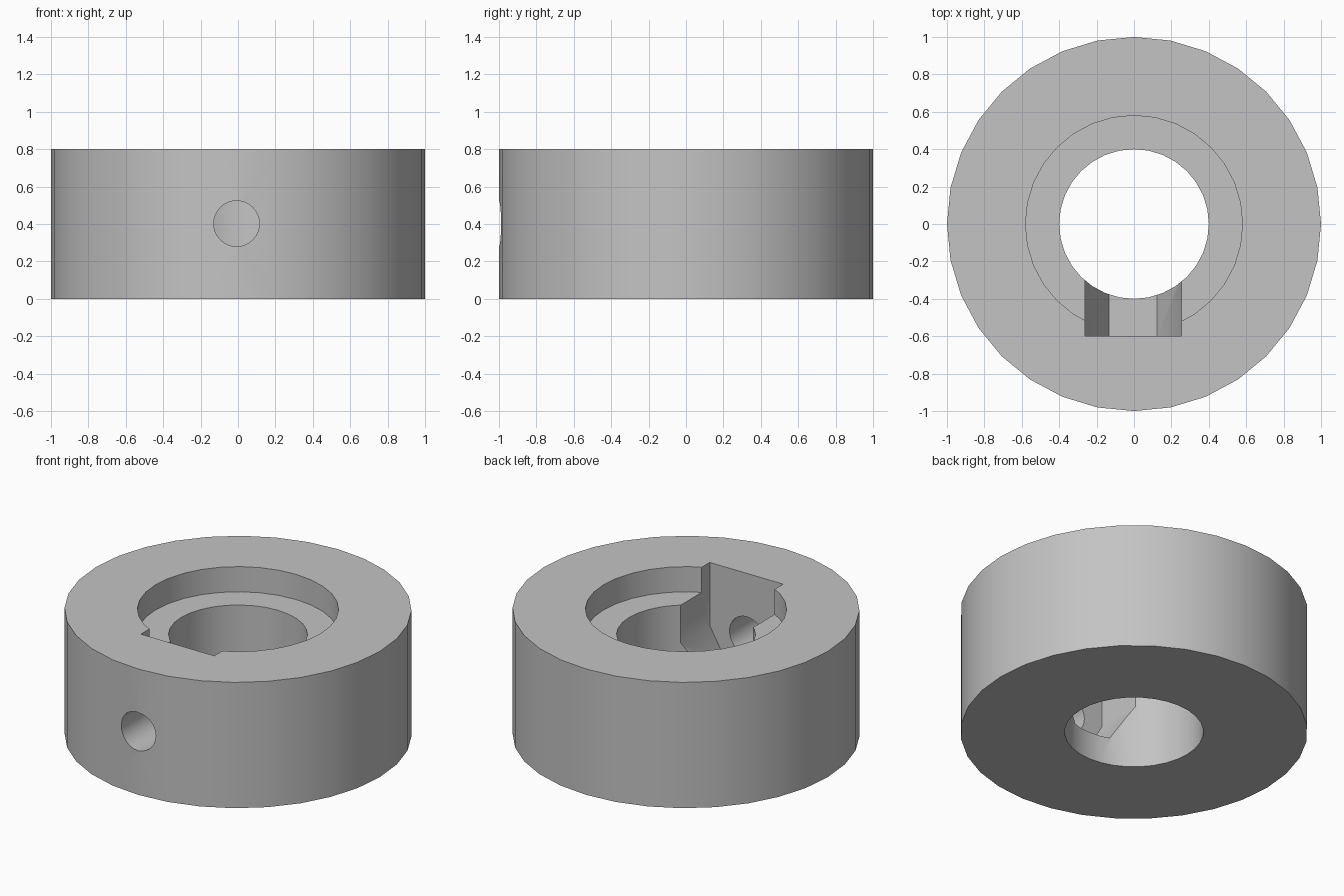
import bpy, bmesh, math
from mathutils import Matrix

if "Cube" in bpy.data.objects:
    bpy.data.objects.remove(bpy.data.objects["Cube"])

grey = bpy.data.materials.new("steel grey")
grey.diffuse_color = (0.55, 0.55, 0.55, 1)
grey.use_nodes = True
grey.node_tree.nodes["Principled BSDF"].inputs["Base Color"].default_value = grey.diffuse_color


def add_mesh(name, bm):
    bmesh.ops.recalc_face_normals(bm, faces=bm.faces)
    mesh = bpy.data.meshes.new(name)
    bm.to_mesh(mesh)
    bm.free()
    mesh.materials.append(grey)
    obj = bpy.data.objects.new(name, mesh)
    bpy.context.collection.objects.link(obj)
    return obj


def prism(name, outline, depth, matrix):
    """Extrude a closed outline along its local z, then place it."""
    bm = bmesh.new()
    face = bm.faces.new([bm.verts.new((x, y, 0)) for x, y in outline])
    top = bmesh.ops.extrude_face_region(bm, geom=[face])["geom"]
    bmesh.ops.translate(bm, vec=(0, 0, depth),
                        verts=[v for v in top if isinstance(v, bmesh.types.BMVert)])
    bm.transform(matrix)
    return add_mesh(name, bm)


def circle(radius, sides=32):
    return [(radius * math.cos(2 * math.pi * i / sides),
             radius * math.sin(2 * math.pi * i / sides)) for i in range(sides)]


def facing_front(x, y, z):
    """Local x stays x, local y becomes z, local z points to -y."""
    return Matrix.Translation((x, y, z)) @ Matrix.Rotation(math.pi / 2, 4, "X")


# Collar ring with a stepped bore, swept from its cross-section
profile = [(1, 0), (1, 0.8), (0.58, 0.8), (0.58, 0.64), (0.4, 0.64), (0.4, 0)]
bm = bmesh.new()
rings = [[bm.verts.new((x, y, z)) for x, y in circle(r)] for r, z in profile]
for k, ring in enumerate(rings):
    following = rings[(k + 1) % len(rings)]
    for i in range(32):
        j = (i + 1) % 32
        bm.faces.new((ring[i], ring[j], following[j], following[i]))
collar = add_mesh("collar", bm)

# Nut slot: lower half of a hexagon with straight walls up through the top
slot = [(-0.258, 0.6), (-0.258, 0), (-0.129, -0.224),
        (0.129, -0.224), (0.258, 0), (0.258, 0.6)]
cutters = [
    prism("nut_slot_cutter", slot, 0.5, facing_front(-0.005, -0.1, 0.4)),
    # Set screw hole through the front wall
    prism("screw_hole_cutter", circle(0.122), 0.8, facing_front(-0.008, -0.3, 0.402)),
]
for cutter in cutters:
    cutter.hide_render = True
    cut = collar.modifiers.new(cutter.name, "BOOLEAN")
    cut.operation = "DIFFERENCE"
    cut.solver = "EXACT"
    cut.object = cutter
    bpy.context.view_layer.objects.active = collar
    bpy.ops.object.modifier_apply(modifier=cut.name)
    bpy.data.objects.remove(cutter)

collar.select_set(True)
bpy.ops.object.shade_smooth_by_angle(angle=math.radians(30))
